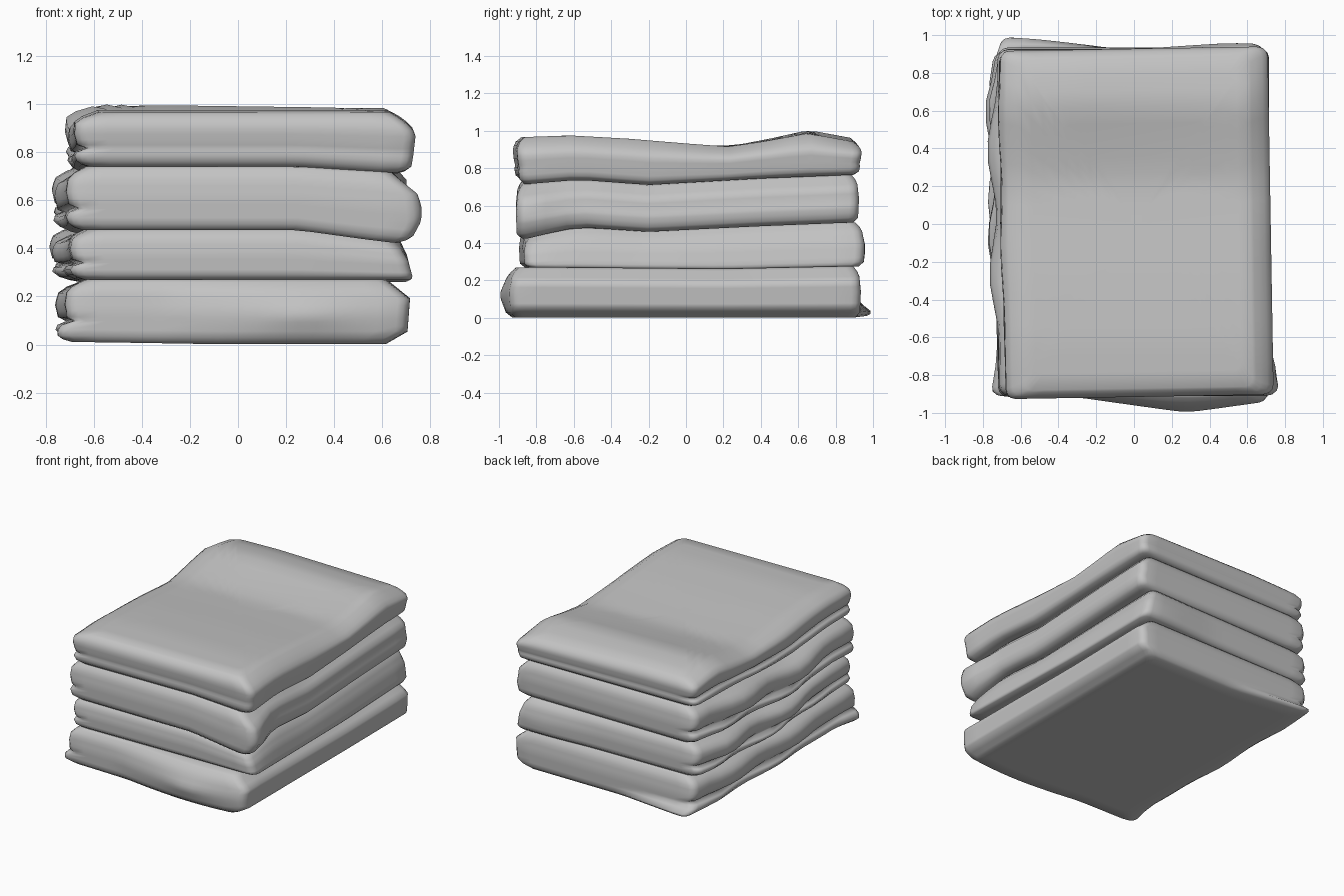
import bpy, bmesh, math, random
from mathutils import Vector

random.seed(4)
cube = bpy.data.objects.get("Cube")
if cube:
    bpy.data.objects.remove(cube)

cloth = bpy.data.materials.new("grey cloth")
cloth.use_nodes = True
GREY = (0.55, 0.55, 0.55, 1)
cloth.diffuse_color = GREY
cloth.node_tree.nodes["Principled BSDF"].inputs["Base Color"].default_value = GREY


def lerp(knots, v):
    """Piecewise linear lookup in (position, value) pairs."""
    if v <= knots[0][0]:
        return knots[0][1]
    for (a, p), (b, q) in zip(knots, knots[1:]):
        if v <= b:
            return p + (q - p) * (v - a) / (b - a)
    return knots[-1][1]


# Seams between the folded sheets, rising and sagging along y
def seam(knots, corner=0.0):
    def height(x, y):
        drop = corner * max(0, min(1, (x - 0.25) / 0.4)) * max(0, min(1, (-y - 0.55) / 0.3))
        return lerp(knots, y) - drop
    return height


seam_low = seam([(-0.9, 0.27), (0.2, 0.26), (0.9, 0.275)])
seam_mid = seam([(-0.9, 0.475), (-0.65, 0.49), (-0.2, 0.46), (0.4, 0.49), (0.9, 0.51)], 0.055)
seam_high = seam([(-0.9, 0.74), (-0.6, 0.74), (-0.2, 0.71), (0.4, 0.745), (0.9, 0.765)], 0.025)
crown_line = seam([(-0.9, 0.965), (-0.62, 0.975), (-0.3, 0.957), (0, 0.932), (0.23, 0.915),
                   (0.45, 0.948), (0.65, 0.985), (0.92, 0.935)])


def floor(x, y):
    return 0.002 + 0.016 * max(0, -x - 0.1)


def crown(x, y):
    return crown_line(x, y) + 0.02 * max(0, 1 - abs(x + 0.3)) * max(0, min(1, 2 * y - 0.4))


def outline(hx, hy, r=0.05):
    """Rounded rectangle, with extra points along its sides."""
    corners = []
    for k, (sx, sy) in enumerate([(1, 1), (-1, 1), (-1, -1), (1, -1)]):
        for j in range(4):
            a = math.radians(90 * k + 30 * j)
            corners.append(Vector((sx * (hx - r) + r * math.cos(a),
                                   sy * (hy - r) + r * math.sin(a))))
    pts = []
    for i, p in enumerate(corners):
        q = corners[(i + 1) % len(corners)]
        n = 16 if (q - p).length > 0.3 else 1
        pts += [p.lerp(q, j / n) for j in range(n)]
    return pts


LEVELS = [0, 0.04, 0.1, 0.2, 0.28, 0.34, 0.4, 0.5, 0.6, 0.7, 0.8, 0.9, 0.96, 1]
INNER = [0.1, 0.2, 0.3, 0.4, 0.5, 0.6, 0.7, 0.8, 0.9]
# How far the open edges slip out of the stack, along y
SLIP = [(-0.85, 0), (-0.6, 0.01), (-0.38, 0.045), (-0.05, 0.065), (0.66, 0.06), (0.9, 0.01)]


def folded_sheet(name, low, high, x0, x1, y0, y1, fold, lips, ends,
                 slip=1.0, yaw=0.0, pulls=()):
    """fold, lips, ends: inset by height on the +x, -x and both y sides."""
    cx, cy, hx, hy = (x0 + x1) / 2, (y0 + y1) / 2, (x1 - x0) / 2, (y1 - y0) / 2
    base = outline(hx, hy)
    phase = random.uniform(0, 6)
    bm = bmesh.new()

    def ring(t, shrink=1.0):
        verts = []
        for p in base:
            side = fold if p.x > 0 else lips
            x = p.x * (1 - lerp(side, t) / hx) * shrink
            y = p.y * (1 - lerp(ends, t) / hy) * shrink
            # uneven open edges
            if p.x < 0:
                wave = 0.6 + 0.4 * math.sin(9 * p.y + phase + (2 if t > 0.34 else 0))
                x += slip * lerp(SLIP, p.y) * wave * p.x / hx * (1 - abs(2 * t - 1) ** 4)
            # each sheet lies slightly turned
            x, y = x - yaw * y + cx, y + yaw * x + cy
            a, b = low(x, y), high(x, y)
            co = Vector((x, y, a + (b - a) * t))
            # tugged corners and bulges
            for spot, reach, move in pulls:
                d = Vector([(c - s) / r for c, s, r in zip(co, spot, reach)]).length
                if d < 1:
                    co += Vector(move) * (1 - d)
            verts.append(bm.verts.new(co))
        return verts

    rings = [ring(0, s) for s in INNER] + [ring(t) for t in LEVELS]
    rings += [ring(1, s) for s in reversed(INNER)]
    n = len(base)
    for lower, upper in zip(rings, rings[1:]):
        for i in range(n):
            j = (i + 1) % n
            bm.faces.new((lower[i], lower[j], upper[j], upper[i]))
    for loop, h in ((rings[0][::-1], low), (rings[-1], high)):
        mid = bm.verts.new((cx, cy, h(cx, cy)))
        for i in range(n):
            bm.faces.new((loop[i], loop[(i + 1) % n], mid))
    bmesh.ops.recalc_face_normals(bm, faces=bm.faces[:])
    mesh = bpy.data.meshes.new(name)
    bm.to_mesh(mesh)
    bm.free()
    mesh.materials.append(cloth)
    for poly in mesh.polygons:
        poly.use_smooth = True
    obj = bpy.data.objects.new(name, mesh)
    bpy.context.collection.objects.link(obj)


# Side profiles: two lips on the open side, one round fold opposite
LIPS = [(0, 0.06), (0.06, 0.015), (0.2, 0), (0.28, 0.012), (0.34, 0.05),
        (0.4, 0.012), (0.6, 0), (0.85, 0.01), (1, 0.08)]
TOP_LIPS = LIPS[:-2] + [(0.85, 0.005), (1, 0.1)]
TOP_ENDS = [(0, 0.04), (0.1, 0.015), (0.25, 0.008), (0.34, 0.012), (0.45, 0.006),
            (0.7, 0), (0.88, 0.01), (1, 0.045)]
ENDS = [(0, 0.03), (0.1, 0.005), (0.5, 0), (0.85, 0.01), (1, 0.04)]

folded_sheet("bottom_sheet", floor, seam_low, -0.72, 0.715, -0.915, 0.935,
             [(0, 0.1), (0.2, 0.01), (0.7, 0), (1, 0.1)],
             LIPS, ENDS, 0.7, 0,
             [((-0.7, 0.92, 0.02), (0.6, 0.3, 0.06), (0, 0.08, 0)),
              ((-0.7, -0.89, 0.03), (0.2, 0.2, 0.1), (-0.05, 0, 0)),
              ((0.28, -0.915, 0.12), (0.6, 0.5, 0.25), (0, -0.085, 0))])
folded_sheet("lower_middle_sheet", seam_low, seam_mid, -0.715, 0.71, -0.88, 0.93,
             [(0, 0.01), (0.06, 0), (0.5, 0.02), (0.8, 0.05), (1, 0.09)],
             LIPS, ENDS, 1, 0.02, [((0.5, 0.93, 0.35), (0.4, 0.3, 0.2), (0, 0.02, 0))])
folded_sheet("upper_middle_sheet", seam_mid, seam_high, -0.715, 0.715, -0.91, 0.925,
             [(0, 0.06), (0.06, 0.015), (0.3, 0), (0.5, 0.012), (0.7, 0.015), (1, 0.09)],
             LIPS, ENDS, 1, 0,
             [((0.72, -0.86, 0.57), (0.25, 0.25, 0.2), (0.065, 0, 0))])
folded_sheet("top_sheet", seam_high, crown, -0.695, 0.725, -0.915, 0.928,
             [(0, 0.07), (0.06, 0.02), (0.3, 0.01), (0.65, 0), (0.85, 0.045), (1, 0.11)],
             TOP_LIPS, TOP_ENDS, 0.25, 0.017)
